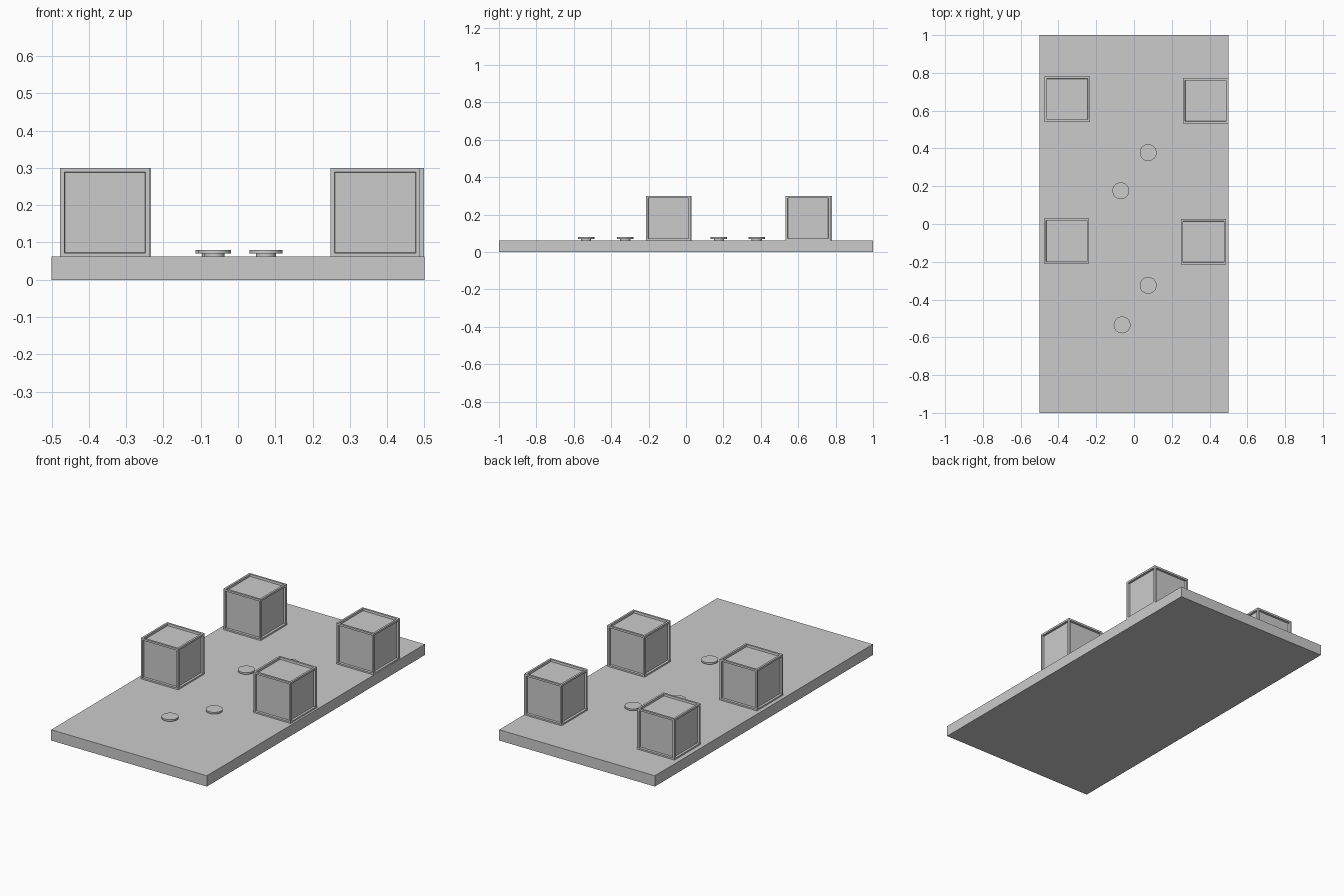
import bpy, bmesh
from mathutils import Matrix, Vector

if "Cube" in bpy.data.objects:
    bpy.data.objects.remove(bpy.data.objects["Cube"])


def finish(bm, name, loc=(0, 0, 0)):
    bmesh.ops.recalc_face_normals(bm, faces=bm.faces)
    me = bpy.data.meshes.new(name)
    bm.to_mesh(me)
    bm.free()
    ob = bpy.data.objects.new(name, me)
    ob.location = loc
    bpy.context.collection.objects.link(ob)
    return ob


def box(name, size, loc):
    bm = bmesh.new()
    bmesh.ops.create_cube(bm, size=1, matrix=Matrix.Diagonal((*size, 1)))
    return finish(bm, name, loc)


def crate(name, x, y):
    # cube with a framed, recessed panel on each face
    bm = bmesh.new()
    bmesh.ops.create_cube(bm, size=0.24)
    faces = bm.faces[:]
    bmesh.ops.inset_individual(bm, faces=faces, thickness=0.016)
    bmesh.ops.inset_individual(bm, faces=faces, thickness=0.002, depth=-0.012)
    return finish(bm, name, (x, y, 0.18))


def button(name, x, y):
    # flat cap on a narrower stem
    bm = bmesh.new()
    for radius, z0, z1 in ((0.027, 0.06, 0.0705), (0.0445, 0.07, 0.08)):
        bmesh.ops.create_cone(bm, cap_ends=True, segments=32, radius1=radius,
                              radius2=radius, depth=z1 - z0,
                              matrix=Matrix.Translation((0, 0, (z0 + z1) / 2)))
    ob = finish(bm, name, (x, y, 0))
    bpy.ops.object.select_all(action='DESELECT')
    ob.select_set(True)
    bpy.context.view_layer.objects.active = ob
    bpy.ops.object.shade_smooth_by_angle()
    return ob


# base slab
box("platform", (1.0, 2.0, 0.0625), (0, 0, 0.03125))

# four crates
for i, (x, y) in enumerate([(-0.353, 0.661), (0.379, 0.652),
                            (-0.357, -0.09), (0.368, -0.094)]):
    crate(f"crate_{i + 1}", x, y)

# four floor buttons
for i, (x, y) in enumerate([(0.075, 0.378), (-0.07, 0.176),
                            (0.075, -0.325), (-0.063, -0.534)]):
    button(f"button_{i + 1}", x, y)
